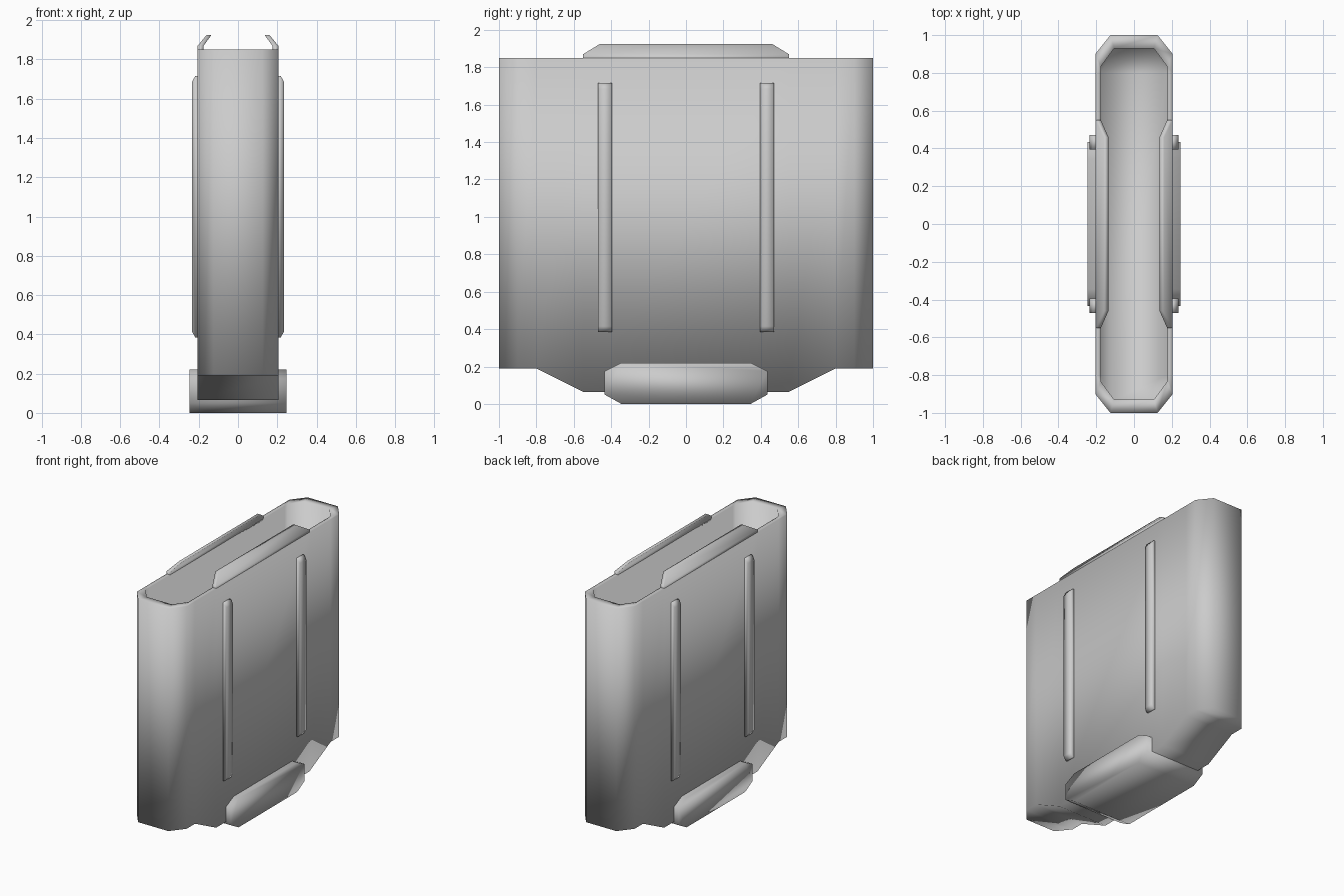
import bpy, bmesh

if "Cube" in bpy.data.objects:
    bpy.data.objects.remove(bpy.data.objects["Cube"])


def finish(bm, name, smooth_angle=None):
    bmesh.ops.recalc_face_normals(bm, faces=bm.faces[:])
    mesh = bpy.data.meshes.new(name)
    bm.to_mesh(mesh)
    bm.free()
    mesh.shade_smooth()
    obj = bpy.data.objects.new(name, mesh)
    bpy.context.collection.objects.link(obj)
    return obj


def loft(name, ring_a, ring_b):
    """Closed solid between two matching rings of points."""
    bm = bmesh.new()
    a = [bm.verts.new(p) for p in ring_a]
    b = [bm.verts.new(p) for p in ring_b]
    bm.faces.new(a)
    bm.faces.new(b)
    for i in range(len(a)):
        j = (i + 1) % len(a)
        bm.faces.new((a[i], a[j], b[j], b[i]))
    return finish(bm, name)


def loop_from_half(half):
    """Mirror the +x half of an outline into a full loop."""
    return half + [(-x, y) for x, y in reversed(half)]


def bottom_z(y):
    """Stepped underside: flat ends, a slope, then the flat centre."""
    t = min(max((abs(y) - 0.55) / 0.25, 0), 1)
    return 0.065 + t * 0.125


# Hollow casing: eight-sided tube with a stepped underside
TOP, FLOOR = 1.85, 0.25
outer_half = [(0.125, -1), (0.205, -0.9), (0.205, -0.8), (0.205, -0.55),
              (0.205, 0.55), (0.205, 0.8), (0.205, 0.9), (0.125, 1)]
inner_half = [(0.105, -0.93), (0.175, -0.835), (0.175, -0.8), (0.175, -0.55),
              (0.175, 0.55), (0.175, 0.8), (0.175, 0.835), (0.105, 0.93)]
outer, inner = loop_from_half(outer_half), loop_from_half(inner_half)
bm = bmesh.new()
rings = [[bm.verts.new((x, y, bottom_z(y))) for x, y in outer],
         [bm.verts.new((x, y, TOP)) for x, y in outer],
         [bm.verts.new((x, y, TOP)) for x, y in inner],
         [bm.verts.new((x, y, FLOOR)) for x, y in inner]]
n = len(outer)
for low, high in zip(rings, rings[1:]):
    for i in range(n):
        j = (i + 1) % n
        bm.faces.new((low[i], low[j], high[j], high[i]))
for i in range(n // 2 - 1):                      # underside strips
    r = rings[0]
    bm.faces.new((r[i], r[i + 1], r[n - 2 - i], r[n - 1 - i]))
bm.faces.new(rings[3])                           # inner floor
finish(bm, "casing")

# Feed lips leaning inward, with tapered ends: (x, z, half length)
lip = [(0.205, 1.84, 0.55), (0.205, 1.87, 0.55), (0.16, 1.925, 0.46),
       (0.135, 1.925, 0.46), (0.175, 1.87, 0.55), (0.175, 1.84, 0.55)]
# Vertical stiffening rib profile: (x, z)
rib = [(0.195, 0.385), (0.218, 0.385), (0.235, 0.415),
       (0.235, 1.685), (0.218, 1.715), (0.195, 1.715)]
for side, s in (("right", 1), ("left", -1)):
    loft(f"feed_lip_{side}",
         [(s * x, -y, z) for x, z, y in lip],
         [(s * x, y, z) for x, z, y in lip])
    for end, e in (("front", -1), ("back", 1)):
        loft(f"rib_{side}_{end}",
             [(s * x, e * 0.395, z) for x, z in rib],
             [(s * x, e * 0.47, z) for x, z in rib])

# Base pad wrapped around the bottom
pad = [(-0.345, 0), (0.345, 0), (0.435, 0.05), (0.435, 0.175),
       (0.345, 0.22), (-0.345, 0.22), (-0.435, 0.175), (-0.435, 0.05)]
loft("base_pad",
     [(-0.246, y, z) for y, z in pad],
     [(0.246, y, z) for y, z in pad])
